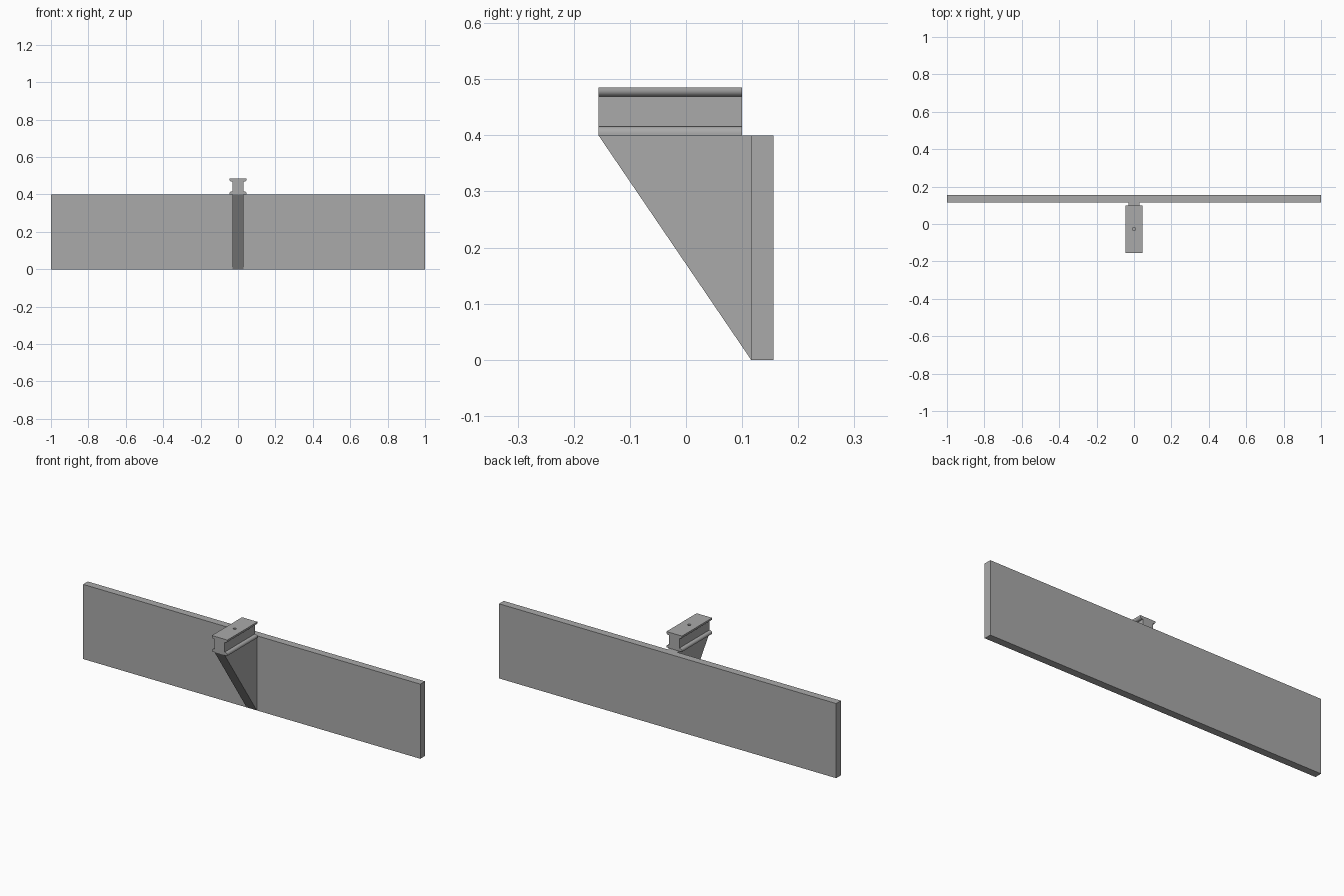
import bpy
import bmesh
from math import radians, sin, cos
from mathutils import Vector

cube = bpy.data.objects.get("Cube")
if cube:
    bpy.data.objects.remove(cube, do_unlink=True)

# Single plain grey
grey = bpy.data.materials.new("plain grey")
grey.use_nodes = True
colour = (0.4, 0.4, 0.4, 1)
grey.diffuse_color = colour
grey.node_tree.nodes["Principled BSDF"].inputs["Base Color"].default_value = colour


def extrude_profile(name, points, direction):
    """Extrude a closed outline of 3D points along a vector."""
    bm = bmesh.new()
    face = bm.faces.new([bm.verts.new(p) for p in points])
    result = bmesh.ops.extrude_face_region(bm, geom=[face])
    moved = [v for v in result["geom"] if isinstance(v, bmesh.types.BMVert)]
    bmesh.ops.translate(bm, verts=moved, vec=Vector(direction))
    bmesh.ops.recalc_face_normals(bm, faces=bm.faces[:])
    mesh = bpy.data.meshes.new(name)
    bm.to_mesh(mesh)
    bm.free()
    mesh.materials.append(grey)
    obj = bpy.data.objects.new(name, mesh)
    bpy.context.collection.objects.link(obj)
    return obj


# Long back board
BASE, TOP = 0.4, 0.485
FRONT, PLATE, BACK = -0.156, 0.116, 0.156
extrude_profile("back_board",
                [(-1, PLATE, 0), (1, PLATE, 0), (1, BACK, 0), (-1, BACK, 0)],
                (0, 0, BASE))

# Triangular support under the rail
WEB = 0.03
extrude_profile("support_gusset",
                [(-WEB, FRONT, BASE), (-WEB, PLATE, BASE), (-WEB, PLATE, 0)],
                (2 * WEB, 0, 0))

# Rail with rounded inner flange edges
FLANGE, RADIUS, THICK = 0.046, 0.012, 0.016
STEPS = 8
arc = [(FLANGE - RADIUS + RADIUS * cos(radians(90 * i / STEPS)),
        THICK - RADIUS + RADIUS * sin(radians(90 * i / STEPS)))
       for i in range(STEPS + 1)]
lower = [(FLANGE, BASE)] + [(x, BASE + h) for x, h in arc] + [(WEB, BASE + THICK)]
upper = [(x, BASE + TOP - z) for x, z in reversed(lower)]
half = lower + upper
outline = half + [(-x, z) for x, z in reversed(half)]
rail = extrude_profile("mounting_rail",
                       [(x, FRONT, z) for x, z in outline], (0, 0.256, 0))

# Vertical pin hole through the rail
bpy.ops.mesh.primitive_cylinder_add(vertices=24, radius=0.008, depth=0.2,
                                    location=(0, -0.027, 0.44))
cutter = bpy.context.object
cutter.name = "pin_hole_cutter"
cutter.hide_render = True
cutter.data.materials.append(grey)
hole = rail.modifiers.new("pin hole", "BOOLEAN")
hole.operation = "DIFFERENCE"
hole.solver = "EXACT"
hole.object = cutter
bpy.ops.object.select_all(action="DESELECT")
rail.select_set(True)
bpy.context.view_layer.objects.active = rail
bpy.ops.object.modifier_apply(modifier=hole.name)
bpy.data.objects.remove(cutter, do_unlink=True)
bpy.ops.object.shade_smooth_by_angle(angle=radians(30))
